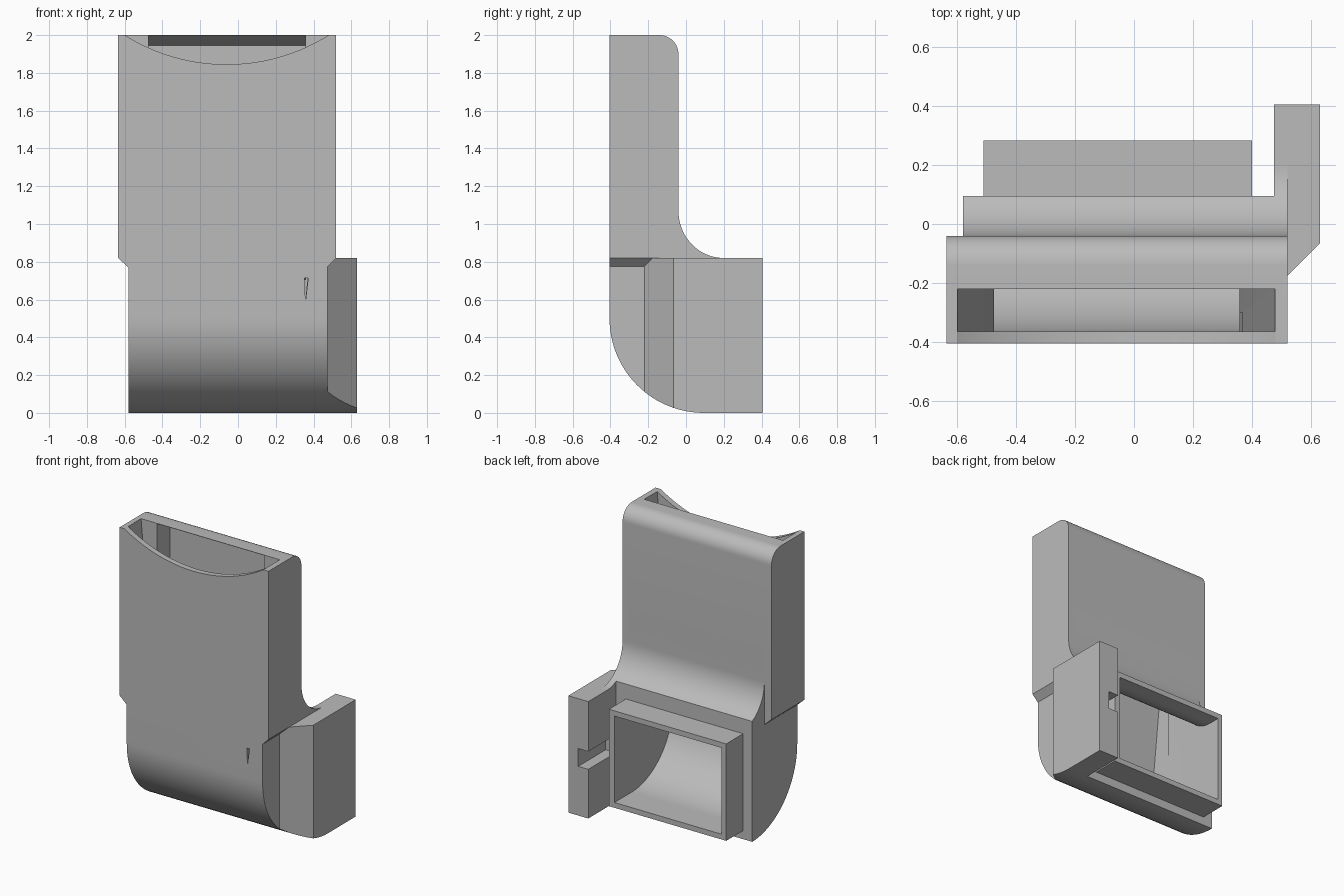
import bpy, bmesh
from math import cos, sin, radians

if "Cube" in bpy.data.objects:
    bpy.data.objects.remove(bpy.data.objects["Cube"], do_unlink=True)

grey = bpy.data.materials.new("plain_grey")
grey.use_nodes = True
grey.diffuse_color = (0.5, 0.5, 0.5, 1)
grey.node_tree.nodes["Principled BSDF"].inputs["Base Color"].default_value = (0.5, 0.5, 0.5, 1)


def arc(cu, cv, ru, rv, start, end, steps=24):
    angles = [radians(start + (end - start) * i / steps) for i in range(steps + 1)]
    return [(cu + ru * cos(a), cv + rv * sin(a)) for a in angles]


def loft(name, ring_a, ring_b):
    """Closed solid between two matching rings of 3D points."""
    bm = bmesh.new()
    a = [bm.verts.new(p) for p in ring_a]
    b = [bm.verts.new(p) for p in ring_b]
    bm.faces.new(a)
    bm.faces.new(b)
    for i in range(len(a)):
        j = (i + 1) % len(a)
        bm.faces.new((a[i], a[j], b[j], b[i]))
    bmesh.ops.recalc_face_normals(bm, faces=bm.faces)
    mesh = bpy.data.meshes.new(name)
    bm.to_mesh(mesh)
    bm.free()
    mesh.materials.append(grey)
    ob = bpy.data.objects.new(name, mesh)
    bpy.context.collection.objects.link(ob)
    return ob


def prism(name, outline, axis, lo, hi):
    """Extrude a flat outline along one axis."""
    place = {"x": lambda p, t: (t, p[0], p[1]),
             "y": lambda p, t: (p[0], t, p[1]),
             "z": lambda p, t: (p[0], p[1], t)}[axis]
    return loft(name, [place(p, lo) for p in outline], [place(p, hi) for p in outline])


def rect(u0, u1, v0, v1):
    return [(u0, v0), (u1, v0), (u1, v1), (u0, v1)]


def combine(ob, tool, operation):
    mod = ob.modifiers.new("cut", "BOOLEAN")
    mod.operation, mod.object, mod.solver = operation, tool, "EXACT"
    bpy.context.view_layer.objects.active = ob
    bpy.ops.object.modifier_apply(modifier=mod.name)
    bpy.data.objects.remove(tool, do_unlink=True)


FRONT, BACK = -0.405, -0.04
bend = arc(0.095, 0.5, 0.5, 0.5, 180, 270)
flare = arc(0.2, 1.07, 0.24, 0.25, 180, 270)

# Upper body with a rounded rear top edge
body = prism("duct_body", [(FRONT, 0.82), (FRONT, 2)]
             + arc(-0.14, 1.9, 0.1, 0.1, 90, 0, 12) + [(BACK, 0.82)], "x", -0.635, 0.52)

# Chamfered underside of the upper body
combine(body, prism("chamfer", [(-0.635, 0.82), (-0.58, 0.77), (0.47, 0.77), (0.52, 0.82),
                                (0.52, 0.9), (-0.635, 0.9)], "y", FRONT, BACK), "UNION")

# Lower elbow with the concave flare at its back
elbow_flare = [p for p in flare if p[0] < 0.09] + [(0.095, 0.845)]
combine(body, prism("elbow", bend + elbow_flare[::-1] + [(BACK, 1.2), (FRONT, 1.2)],
                    "x", -0.58, 0.475), "UNION")

# Flare strip that runs out over the side arm
combine(body, prism("flare_strip", flare + [(-0.2, 0.82), (-0.2, 1.07)],
                    "x", 0.475, 0.52), "UNION")

# Outlet spigot
spigot = prism("outlet_spigot", rect(-0.51, 0.4, 0.06, 0.74), "y", 0.095, 0.283)


def channel():
    outline = [(0.35, 0.097)] + arc(0.09, 0.552, 0.455, 0.455, 270, 180)
    outline += [(-0.365, 2.05), (-0.22, 2.05), (-0.22, 1.997), (-0.075, 1.945)]
    outline += arc(0.2, 1.05, 0.275, 0.347, 180, 270) + [(0.35, 0.703)]
    return prism("channel_cutter", outline, "x", -0.475, 0.357)


for part in (body, spigot):
    combine(part, channel(), "DIFFERENCE")

# Tapered mouth at the top
low = [(x, y, 0.58) for x, y in rect(-0.474, 0.356, -0.364, -0.22)]
high = [(x, y, 2.02) for x, y in rect(-0.6, 0.48, -0.364, -0.22)]
combine(body, loft("mouth_cutter", low, high), "DIFFERENCE")

# Curved dip in the front lip
combine(body, prism("lip_cutter", arc(-0.06, 2.863, 1.018, 1.018, 0, 360, 128)[:-1],
                    "y", -0.5, -0.3), "DIFFERENCE")

# Thin slit in the front wall
combine(body, prism("slit_cutter", [(0.353, 0.715), (0.372, 0.715), (0.357, 0.59)],
                    "y", -0.5, -0.3), "DIFFERENCE")

# Side arm, following the elbow curve underneath, with a slot inside
arm = prism("side_arm", [(0.475, -0.22), (0.63, -0.065), (0.63, 0.405), (0.475, 0.405)],
            "z", -0.1, 0.82)
combine(arm, prism("arm_curve", bend + [(0.6, 0), (0.6, 1), (FRONT, 1)], "x", 0.3, 0.8), "INTERSECT")
combine(arm, prism("slot_cutter", rect(0.4, 0.553, 0.345, 0.47), "y", 0.1, 0.5), "DIFFERENCE")

# Smooth curved walls, crisp corners
for part in (body, spigot, arm):
    bpy.ops.object.select_all(action="DESELECT")
    part.select_set(True)
    bpy.context.view_layer.objects.active = part
    bpy.ops.object.shade_smooth_by_angle(angle=radians(25))
